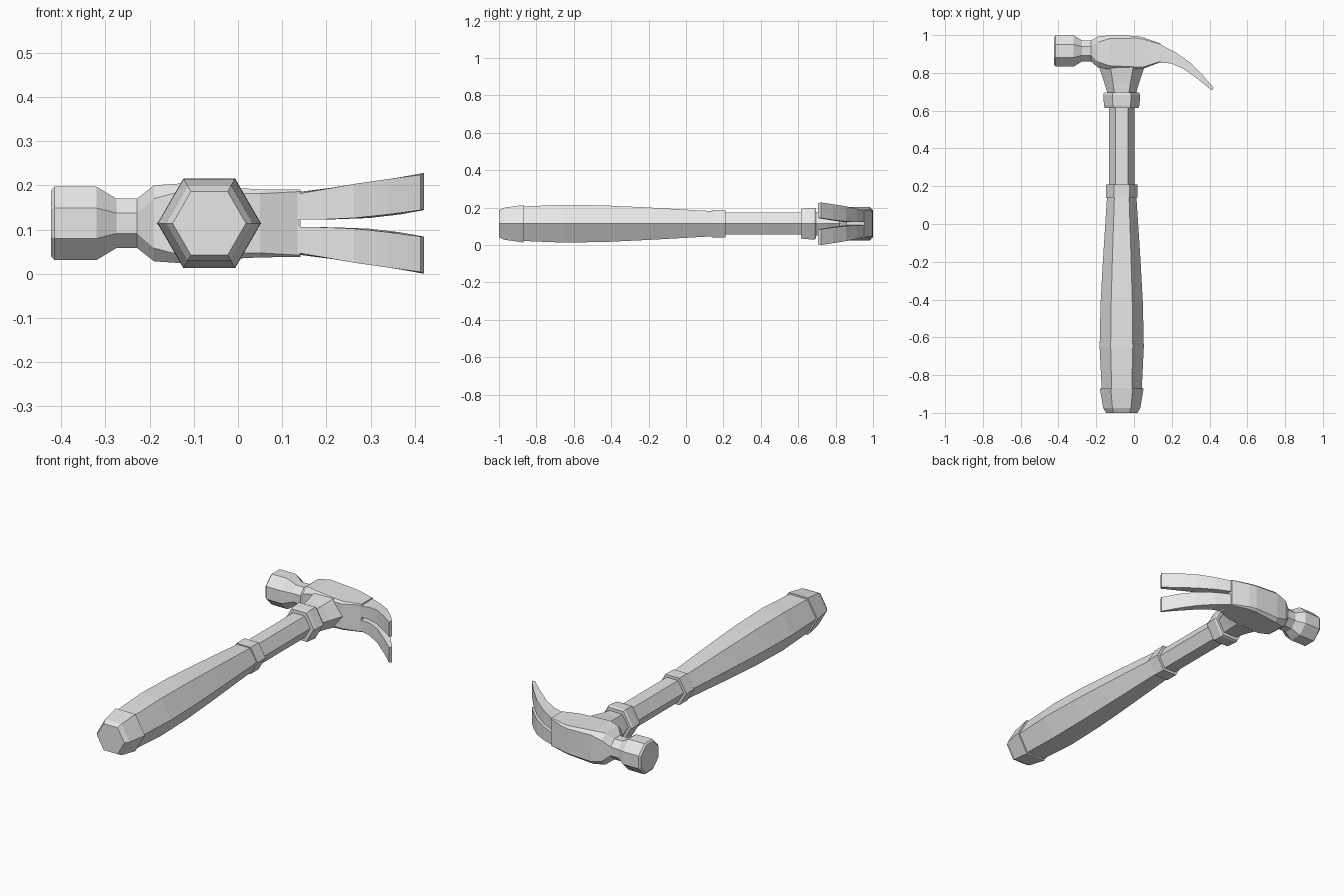
import bpy, bmesh
from math import cos, sin, pi

cube = bpy.data.objects.get("Cube")
if cube:
    bpy.data.objects.remove(cube)

steel = bpy.data.materials.new("plain grey")
steel.use_nodes = True
grey = (0.8, 0.8, 0.8, 1)
steel.diffuse_color = grey
steel.node_tree.nodes["Principled BSDF"].inputs["Base Color"].default_value = grey

CX, CZ = -0.065, 0.114   # handle axis
HEAD_Y = 0.916           # striking axis


def loft(name, rings):
    """Skin matching rings of points and cap both ends."""
    bm = bmesh.new()
    loops = [[bm.verts.new(p) for p in ring] for ring in rings]
    n = len(loops[0])
    for a, b in zip(loops, loops[1:]):
        for i in range(n):
            j = (i + 1) % n
            bm.faces.new((a[i], a[j], b[j], b[i]))
    bm.faces.new(loops[0])
    bm.faces.new(loops[-1])
    bmesh.ops.recalc_face_normals(bm, faces=bm.faces)
    mesh = bpy.data.meshes.new(name)
    bm.to_mesh(mesh)
    bm.free()
    mesh.materials.append(steel)
    obj = bpy.data.objects.new(name, mesh)
    bpy.context.collection.objects.link(obj)
    return obj


def hex_ring(y, rx, rz=None):
    """Hexagon across the handle, points to the sides."""
    rz = rz or rx
    return [(CX + rx * cos(i * pi / 3), y, CZ + rz * sin(i * pi / 3)) for i in range(6)]


def handle_part(name, profile):
    return loft(name, [hex_ring(*p) for p in profile])


# Handle, from butt to neck
handle_part("butt_cap", [(-1, 0.083), (-0.975, 0.098), (-0.87, 0.116)])
handle_part("grip", [(-0.88, 0.106), (-0.65, 0.117), (-0.42, 0.112),
                     (-0.2, 0.1), (0.14, 0.078)])
handle_part("grip_collar", [(0.14, 0.084), (0.21, 0.084)])
handle_part("shaft", [(0.2, 0.068), (0.63, 0.068)])
handle_part("neck_collar", [(0.615, 0.09), (0.63, 0.094), (0.685, 0.098), (0.695, 0.092)])
handle_part("neck", [(0.69, 0.075, 0.072), (0.75, 0.093, 0.078),
                     (0.825, 0.118, 0.09), (0.86, 0.118, 0.09)])


# Striking face, eight sided with flat sides
def oct_ring(x, apothem):
    r = apothem / cos(pi / 8)
    return [(x, HEAD_Y + r * cos((i + 0.5) * pi / 4), CZ + r * sin((i + 0.5) * pi / 4))
            for i in range(8)]


loft("striking_face", [oct_ring(x, a) for x, a in
                       [(-0.423, 0.074), (-0.415, 0.083), (-0.32, 0.083),
                        (-0.275, 0.056), (-0.22, 0.056)]])


# Head block, chamfered rectangular sections
def block_ring(x, y0, y1, h, c):
    half = [(y0, h - c), (y0 + c, h), (y1 - c, h), (y1, h - c)]
    return ([(x, y, CZ + z) for y, z in half] +
            [(x, y, CZ - z) for y, z in reversed(half)])


loft("head", [block_ring(*s) for s in [
    (-0.228, 0.86, 0.972, 0.056, 0.033), (-0.19, 0.828, 0.993, 0.086, 0.03),
    (-0.13, 0.82, 0.999, 0.09, 0.018), (0.01, 0.82, 0.996, 0.079, 0.012),
    (0.05, 0.822, 0.988, 0.077, 0.01), (0.141, 0.857, 0.955, 0.076, 0.004)]])

# Claws: x and y of back edge, x and y of front edge, inner and outer spread
claw = [(0.13, 0.955, 0.13, 0.855, 0.008, 0.07),
        (0.215, 0.912, 0.195, 0.85, 0.009, 0.081),
        (0.296, 0.856, 0.262, 0.822, 0.012, 0.093),
        (0.365, 0.787, 0.339, 0.766, 0.02, 0.104),
        (0.421, 0.721, 0.413, 0.707, 0.03, 0.114)]
for name, side in (("upper_claw", 1), ("lower_claw", -1)):
    loft(name, [[(bx, by, CZ + side * inner), (bx, by, CZ + side * outer),
                 (fx, fy, CZ + side * (outer - 0.004)), (fx, fy, CZ + side * inner)]
                for bx, by, fx, fy, inner, outer in claw])
